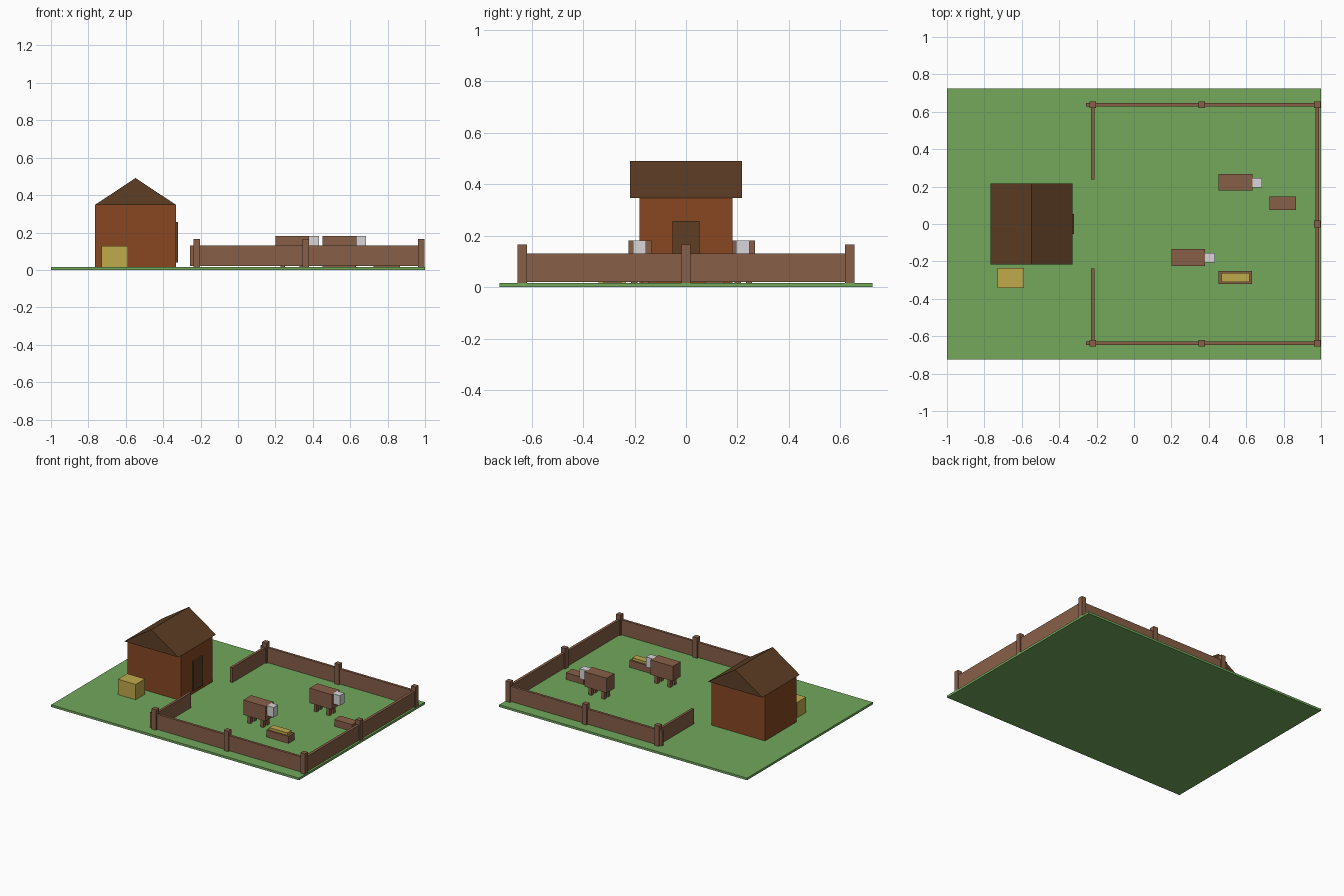
import bpy
import bmesh

default = bpy.data.objects.get("Cube")
if default:
    bpy.data.objects.remove(default, do_unlink=True)


def material(name, rgb):
    """Flat material from 0-255 display values, stored as linear."""
    lin = [((c / 255 + 0.055) / 1.055) ** 2.4 for c in rgb] + [1.0]
    m = bpy.data.materials.new(name)
    m.use_nodes = True
    m.diffuse_color = lin
    bsdf = next(n for n in m.node_tree.nodes if n.type == 'BSDF_PRINCIPLED')
    bsdf.inputs["Base Color"].default_value = lin
    bsdf.inputs["Roughness"].default_value = 0.9
    return m


GRASS = material("grass_green", (115, 168, 92))
WALL = material("barn_red_brown", (136, 71, 34))
ROOF = material("roof_dark_brown", (94, 62, 37))
WOOD = material("wood_brown", (136, 95, 72))
HAY = material("hay_yellow", (192, 170, 75))
PALE = material("pale_grey", (216, 214, 216))


def finish(name, bm, mat):
    bmesh.ops.recalc_face_normals(bm, faces=bm.faces)
    me = bpy.data.meshes.new(name)
    bm.to_mesh(me)
    bm.free()
    me.materials.append(mat)
    ob = bpy.data.objects.new(name, me)
    bpy.context.collection.objects.link(ob)
    return ob


def box(name, x, y, z, mat):
    """Box given as (min, max) ranges on each axis."""
    bm = bmesh.new()
    bmesh.ops.create_cube(bm, size=1)
    for v in bm.verts:
        for i, (lo, hi) in enumerate((x, y, z)):
            v.co[i] = (lo + hi) / 2 + v.co[i] * (hi - lo)
    return finish(name, bm, mat)


def around(c, half):
    return (c - half, c + half)


G = 0.016  # top of the grass

box("ground", (-1, 1), (-0.725, 0.725), (0, G), GRASS)

# Barn: walls, gabled roof overhanging front and back, door
box("barn_walls", (-0.764, -0.332), (-0.181, 0.181), (G, 0.348), WALL)
box("barn_door", (-0.34, -0.32), around(0, 0.053), (0.04, 0.257), ROOF)
bm = bmesh.new()
gable = [bm.verts.new((x, -0.217, z)) for x, z in
         ((-0.766, 0.347), (-0.33, 0.347), (-0.548, 0.491))]
face = bm.faces.new(gable)
ext = bmesh.ops.extrude_face_region(bm, geom=[face], use_keep_orig=True)
bmesh.ops.translate(bm, vec=(0, 0.434, 0),
                    verts=[v for v in ext["geom"] if isinstance(v, bmesh.types.BMVert)])
finish("barn_roof", bm, ROOF)

# Hay bale beside the barn
box("hay_bale", (-0.73, -0.587), (-0.341, -0.234), (G, 0.128), HAY)

# Fence: mirrored panels and posts, open towards the barn
PANEL = (G + 0.004, 0.13)
EDGE = 0.637
box("fence_panel_end", around(0.98, 0.01), (-EDGE, EDGE), PANEL, WOOD)
for side, label in ((-1, "front"), (1, "back")):
    box(f"fence_panel_{label}", (-0.257, 0.98), around(side * EDGE, 0.009), PANEL, WOOD)
    gate = sorted((side * 0.238, side * EDGE))
    box(f"fence_panel_gate_{label}", around(-0.221, 0.009), gate, PANEL, WOOD)
    for i, x in enumerate((-0.221, 0.362, 0.98)):
        box(f"fence_post_{label}_{i}", around(x, 0.018), around(side * EDGE, 0.018),
            (G, 0.165), WOOD)
box("fence_post_end", around(0.98, 0.018), around(0, 0.018), (G, 0.165), WOOD)


def cow(name, cx, cy):
    box(name + "_body", around(cx, 0.09), around(cy, 0.045), (0.073, 0.181), WOOD)
    box(name + "_head", (cx + 0.085, cx + 0.142), around(cy - 0.002, 0.026),
        (0.108, 0.181), PALE)
    for sx in (-1, 1):
        for sy in (-1, 1):
            box(f"{name}_leg_{sx}_{sy}", around(cx + sx * 0.052, 0.012),
                around(cy + sy * 0.022, 0.012), (G, 0.08), WOOD)


cow("cow_back", 0.543, 0.223)
cow("cow_front", 0.29, -0.179)

# Feed trough heaped with hay, and a plain trough
box("feed_trough", (0.453, 0.632), (-0.321, -0.25), (G, 0.067), WOOD)
box("feed_hay", (0.469, 0.617), (-0.311, -0.262), (0.05, 0.085), HAY)
box("water_trough", (0.725, 0.867), (0.074, 0.146), (G, 0.065), WOOD)
